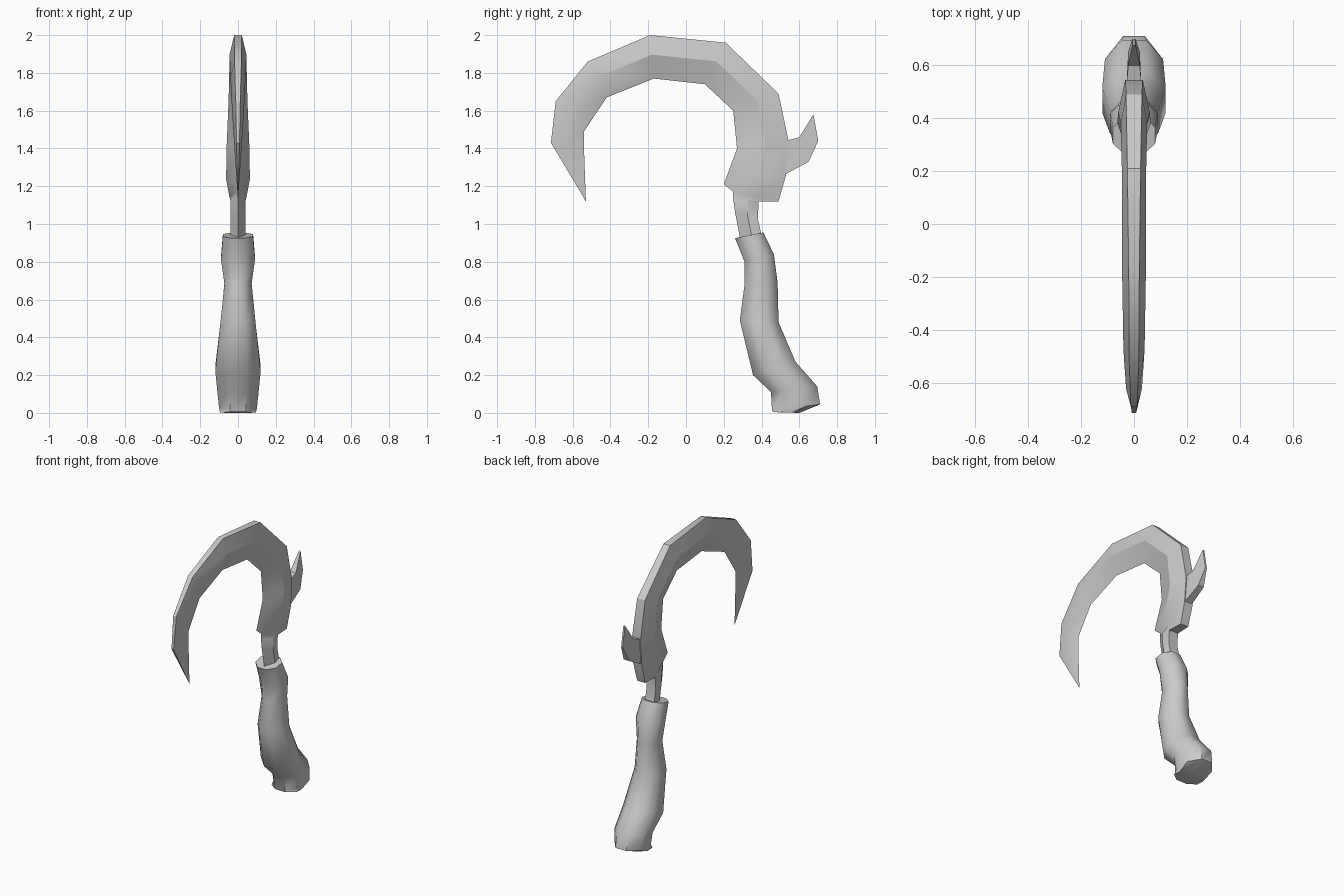
import bpy, bmesh, math
from mathutils import Vector

cube = bpy.data.objects.get("Cube")
if cube:
    bpy.data.objects.remove(cube)

grey = bpy.data.materials.new("plain grey")
grey.use_nodes = True
grey.diffuse_color = (0.6, 0.6, 0.6, 1)
bsdf = next(n for n in grey.node_tree.nodes if n.type == 'BSDF_PRINCIPLED')
bsdf.inputs["Base Color"].default_value = (0.6, 0.6, 0.6, 1)


def loft(name, rings, angle):
    """Skin a row of equal rings, cap both ends and smooth by angle."""
    bm = bmesh.new()
    loops = [[bm.verts.new(p) for p in ring] for ring in rings]
    n = len(loops[0])
    for a, b in zip(loops, loops[1:]):
        for i in range(n):
            j = (i + 1) % n
            bm.faces.new((a[i], a[j], b[j], b[i]))
    bm.faces.new(loops[0])
    bm.faces.new(loops[-1])
    bmesh.ops.remove_doubles(bm, verts=bm.verts, dist=0.0005)
    bmesh.ops.recalc_face_normals(bm, faces=bm.faces)
    mesh = bpy.data.meshes.new(name)
    bm.to_mesh(mesh)
    bm.free()
    mesh.materials.append(grey)
    ob = bpy.data.objects.new(name, mesh)
    bpy.context.collection.objects.link(ob)
    bpy.ops.object.select_all(action='DESELECT')
    ob.select_set(True)
    bpy.context.view_layer.objects.active = ob
    bpy.ops.object.shade_smooth_by_angle(angle=math.radians(angle))
    return ob


def point(x, yz):
    return Vector((x, yz[0], yz[1]))


def blade_ring(spine, edge, spine_w, mid_w):
    """Flat spine, thick middle, sharp inner edge."""
    mid = Vector(spine).lerp(Vector(edge), 0.45)
    return [point(spine_w, spine), point(mid_w, mid), point(0, edge),
            point(-mid_w, mid), point(-spine_w, spine)]


def oval_ring(front, back, half):
    """Eight-sided ring with flats facing front and back."""
    f, b = Vector(front), Vector(back)
    k = 1 / math.cos(math.pi / 8)
    ring = []
    for i in range(8):
        a = (i + 0.5) * math.pi / 4
        ring.append(point(half * k * math.sin(a), f.lerp(b, 0.5 + 0.5 * k * math.cos(a))))
    return ring


# Hooked blade, from the tip to the tang: spine, inner edge, half widths
blade = [
    ((-0.53, 1.12), (-0.53, 1.12), 0, 0),
    ((-0.715, 1.43), (-0.54, 1.40), 0.008, 0.02),
    ((-0.69, 1.65), (-0.54, 1.49), 0.012, 0.03),
    ((-0.52, 1.86), (-0.42, 1.67), 0.018, 0.04),
    ((-0.19, 2.0), (-0.17, 1.77), 0.02, 0.045),
    ((0.21, 1.96), (0.10, 1.74), 0.025, 0.045),
    ((0.49, 1.69), (0.25, 1.60), 0.03, 0.05),
    ((0.545, 1.43), (0.27, 1.40), 0.033, 0.06),
    ((0.53, 1.26), (0.20, 1.21), 0.033, 0.063),
    ((0.49, 1.12), (0.25, 1.17), 0.03, 0.045),
    ((0.385, 1.12), (0.25, 1.13), 0.035, 0.04),
    ((0.38, 1.03), (0.26, 1.06), 0.035, 0.04),
    ((0.40, 0.94), (0.285, 0.93), 0.035, 0.04),
]
loft("hooked_blade", [blade_ring(*s) for s in blade], 30)

# Back spur: lower point, upper point, half width
spur = [
    ((0.52, 1.26), (0.53, 1.44), 0.028),
    ((0.65, 1.33), (0.60, 1.46), 0.022),
    ((0.70, 1.44), (0.675, 1.58), 0.006),
]
loft("back_spur", [[point(w, lo), point(w, up), point(-w, up), point(-w, lo)]
                   for lo, up, w in spur], 30)

# Curved handle, top to bottom: front, back, half width
handle = [
    ((0.26, 0.925), (0.41, 0.955), 0.08),
    ((0.31, 0.80), (0.465, 0.84), 0.09),
    ((0.31, 0.68), (0.485, 0.69), 0.072),
    ((0.285, 0.49), (0.49, 0.48), 0.092),
    ((0.355, 0.20), (0.58, 0.27), 0.12),
    ((0.45, 0.11), (0.695, 0.14), 0.11),
    ((0.455, 0.015), (0.71, 0.045), 0.1),
    ((0.462, 0.004), (0.60, 0.0), 0.095),
]
loft("handle", [oval_ring(*s) for s in handle], 50)
